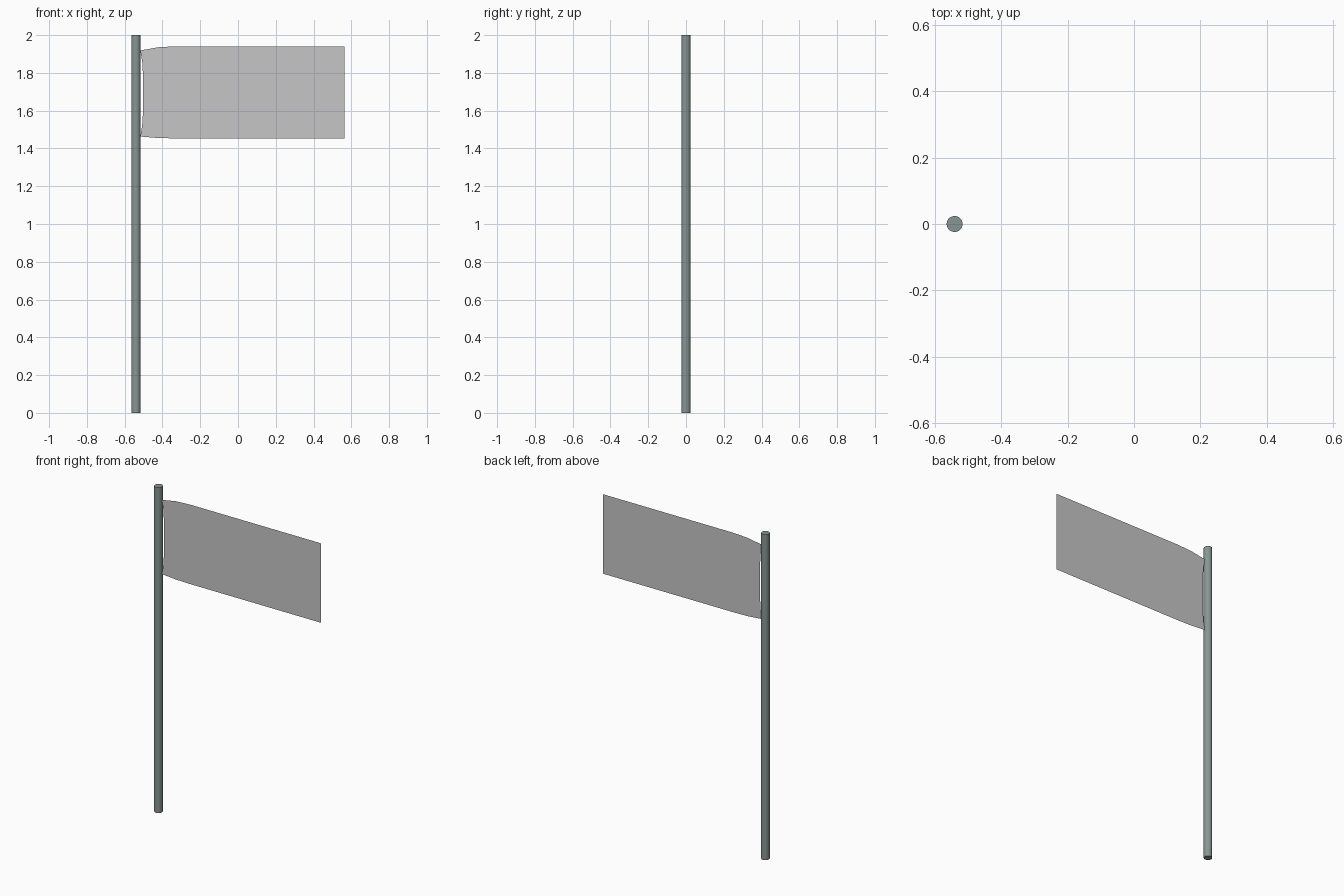
import bpy, bmesh

if "Cube" in bpy.data.objects:
    bpy.data.objects.remove(bpy.data.objects["Cube"])


def material(name, rgb):
    m = bpy.data.materials.new(name)
    m.diffuse_color = (*rgb, 1)
    m.use_nodes = True
    m.node_tree.nodes["Principled BSDF"].inputs["Base Color"].default_value = m.diffuse_color
    return m


# Pole: plain round post
bpy.ops.mesh.primitive_cylinder_add(vertices=32, radius=0.024, depth=2, location=(-0.54, 0, 1))
pole = bpy.context.object
pole.name = "pole"
pole.data.materials.append(material("green grey", (0.245, 0.305, 0.29)))
bpy.ops.object.shade_smooth_by_angle()

# Flag: thin sheet with a hollow hoist edge, built as columns of quads
LEVELS = 8
# each column: x, bottom z, top z, how far the middle bows away from the pole
columns = [(-0.517, 1.463, 1.919, 0.014), (-0.42, 1.455, 1.936, 0.0),
           (-0.32, 1.453, 1.941, 0.0), (0.564, 1.453, 1.941, 0.0)]
bm = bmesh.new()
rows = []
for x, low, high, bow in columns:
    col = []
    for i in range(LEVELS + 1):
        t = i / LEVELS
        bend = bow * (1 - (2 * t - 1) ** 4)
        col.append(bm.verts.new((x + bend, 0, low + (high - low) * t)))
    rows.append(col)
for a, b in zip(rows, rows[1:]):
    for i in range(LEVELS):
        bm.faces.new((a[i], b[i], b[i + 1], a[i + 1]))
mesh = bpy.data.meshes.new("flag")
bm.to_mesh(mesh)
bm.free()
flag = bpy.data.objects.new("flag", mesh)
bpy.context.collection.objects.link(flag)
mesh.materials.append(material("cloth grey", (0.568, 0.568, 0.568)))
